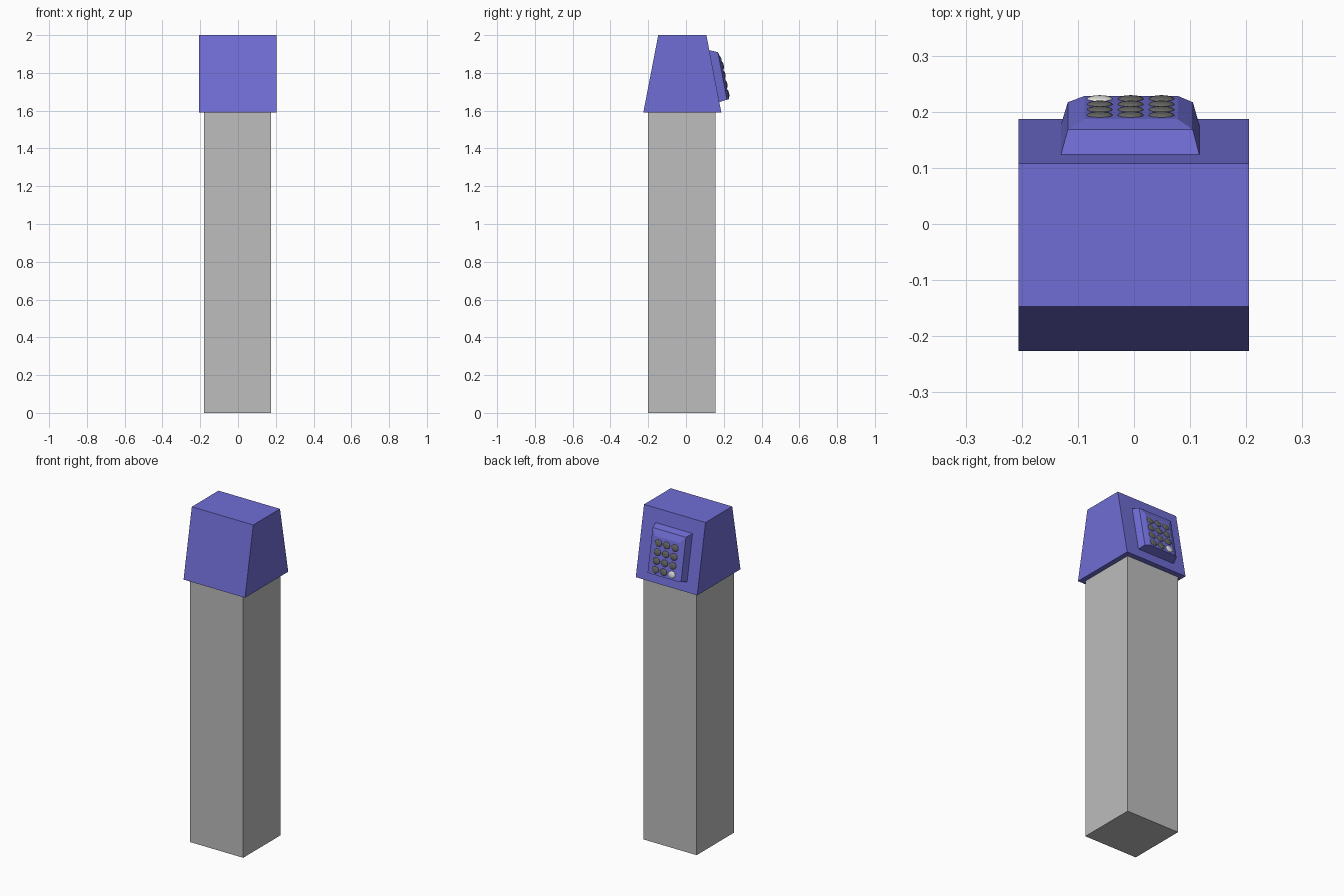
import bpy, bmesh, math
from mathutils import Matrix

if "Cube" in bpy.data.objects:
    bpy.data.objects.remove(bpy.data.objects["Cube"])


def material(name, rgb):
    m = bpy.data.materials.new(name)
    m.diffuse_color = (*rgb, 1)
    m.use_nodes = True
    m.node_tree.nodes["Principled BSDF"].inputs["Base Color"].default_value = m.diffuse_color
    return m


BLUE = material("blue", (0.16, 0.153, 0.66))
GREY = material("grey", (0.51, 0.51, 0.51))
DARK = material("dark grey", (0.13, 0.13, 0.125))
WHITE = material("off white", (0.75, 0.75, 0.74))

Z0, Z1 = 1.59, 2.0                     # head bottom and top
SLOPE = (0.187 - 0.108) / (Z1 - Z0)    # lean of the head's back face


def face_y(z):
    """y of the head's sloping back face at height z"""
    return 0.187 - SLOPE * (z - Z0)


def finish(name, bm, mat):
    bmesh.ops.recalc_face_normals(bm, faces=bm.faces)
    me = bpy.data.meshes.new(name)
    bm.to_mesh(me)
    bm.free()
    me.materials.append(mat)
    ob = bpy.data.objects.new(name, me)
    bpy.context.collection.objects.link(ob)
    return ob


def loft(name, rings, mat):
    """Closed solid through a list of four-cornered rings"""
    bm = bmesh.new()
    vs = [[bm.verts.new(p) for p in r] for r in rings]
    for a, b in zip(vs, vs[1:]):
        for i in range(4):
            j = (i + 1) % 4
            bm.faces.new((a[i], a[j], b[j], b[i]))
    bm.faces.new(vs[0])
    bm.faces.new(vs[-1])
    return finish(name, bm, mat)


def flat_ring(x0, x1, y0, y1, z):
    return [(x0, y0, z), (x1, y0, z), (x1, y1, z), (x0, y1, z)]


def panel_ring(x0, x1, z0, z1, d):
    return [(x, face_y(z) + d, z) for x, z in ((x0, z0), (x1, z0), (x1, z1), (x0, z1))]


# Post and tapered head
loft("post", [flat_ring(-0.18, 0.175, -0.2, 0.155, 0), flat_ring(-0.18, 0.175, -0.2, 0.155, Z0)], GREY)
loft("head", [flat_ring(-0.206, 0.205, -0.226, 0.187, Z0),
              flat_ring(-0.206, 0.205, -0.147, 0.108, Z1)], BLUE)

# Keypad housing with chamfered sides and top
loft("keypad_housing", [panel_ring(-0.131, 0.117, 1.645, 1.92, -0.002),
                        panel_ring(-0.118, 0.105, 1.658, 1.91, 0.043),
                        panel_ring(-0.088, 0.078, 1.661, 1.875, 0.055)], BLUE)

# Domed buttons, the lower outer one light
tilt = Matrix.Rotation(math.atan(SLOPE), 4, 'X')
for row in range(4):
    for col in range(3):
        z = 1.69 + 0.05 * row
        x = -0.061 + 0.055 * col
        bm = bmesh.new()
        bmesh.ops.create_uvsphere(bm, u_segments=16, v_segments=8, radius=1)
        bm.transform(Matrix.Translation((x, face_y(z) + 0.055, z)) @ tilt
                     @ Matrix.Diagonal((0.023, 0.006, 0.02, 1)))
        for f in bm.faces:
            f.smooth = True
        finish(f"button_{row}_{col}", bm, WHITE if row == col == 0 else DARK)
